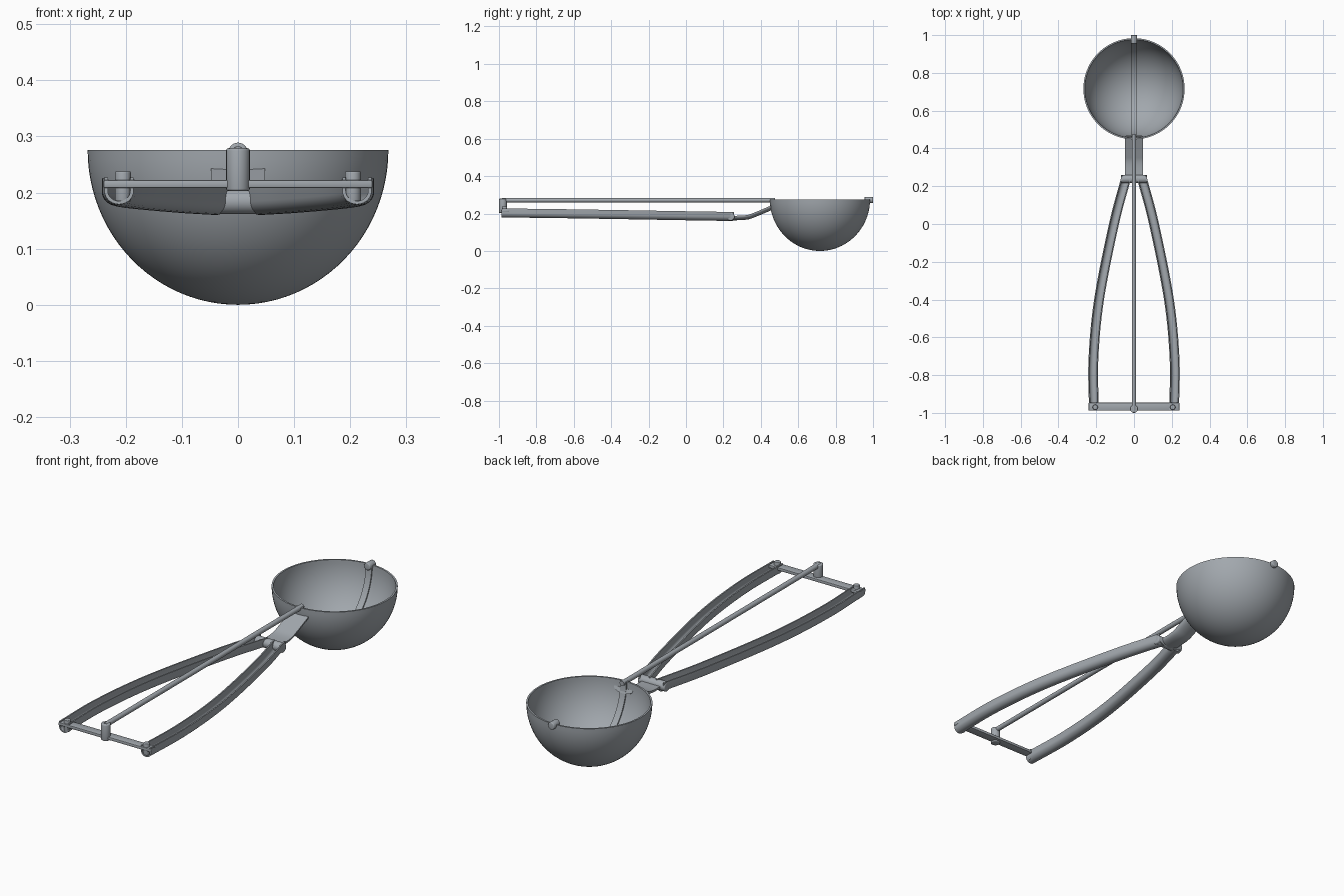
import bpy, bmesh, math
from mathutils import Vector, Matrix

if "Cube" in bpy.data.objects:
    bpy.data.objects.remove(bpy.data.objects["Cube"])

steel = bpy.data.materials.new("brushed steel")
steel.diffuse_color = (0.36, 0.39, 0.42, 1)
steel.use_nodes = True
steel.node_tree.nodes["Principled BSDF"].inputs["Base Color"].default_value = steel.diffuse_color


def finish(name, bm, angle=35):
    bmesh.ops.recalc_face_normals(bm, faces=bm.faces)
    me = bpy.data.meshes.new(name)
    bm.to_mesh(me)
    bm.free()
    me.materials.append(steel)
    ob = bpy.data.objects.new(name, me)
    bpy.context.collection.objects.link(ob)
    bpy.ops.object.select_all(action='DESELECT')
    ob.select_set(True)
    bpy.context.view_layer.objects.active = ob
    bpy.ops.object.shade_smooth_by_angle(angle=math.radians(angle))
    return ob


def smooth_path(pts, steps=8):
    """Catmull-Rom curve through the points."""
    p = [Vector(q) for q in pts]
    p = [2 * p[0] - p[1]] + p + [2 * p[-1] - p[-2]]
    out = []
    for i in range(1, len(p) - 2):
        a, b, c, d = p[i - 1:i + 3]
        for k in range(steps):
            t = k / steps
            out.append(0.5 * (2 * b + (c - a) * t + (2 * a - 5 * b + 4 * c - d) * t * t
                              + (3 * b - a - 3 * c + d) * t ** 3))
    return out + [p[-2]]


def sweep(name, path, profile, mirror=False, level=None):
    """Sweep a closed (side, up) profile along a path; level is a fixed side axis."""
    bm = bmesh.new()
    rings = []
    for i, p in enumerate(path):
        t = (path[min(i + 1, len(path) - 1)] - path[max(i - 1, 0)]).normalized()
        side = level or t.cross(Vector((0, 0, 1))).normalized()
        up = side.cross(t).normalized()
        rings.append([bm.verts.new(p + side * u + up * v) for u, v in profile])
    n = len(profile)
    for a, b in zip(rings, rings[1:]):
        for j in range(n):
            bm.faces.new((a[j], a[(j + 1) % n], b[(j + 1) % n], b[j]))
    bm.faces.new(rings[0])
    bm.faces.new(rings[-1])
    if mirror:
        dup = bmesh.ops.duplicate(bm, geom=bm.verts[:] + bm.edges[:] + bm.faces[:])
        for v in dup["geom"]:
            if isinstance(v, bmesh.types.BMVert):
                v.co.x *= -1
    return finish(name, bm)


def cylinder(name, a, b, r, bevel=0.0):
    a, b = Vector(a), Vector(b)
    rot = (b - a).to_track_quat('Z', 'Y').to_matrix().to_4x4()
    bm = bmesh.new()
    bmesh.ops.create_cone(bm, cap_ends=True, segments=28, radius1=r, radius2=r,
                          depth=(b - a).length, matrix=Matrix.Translation((a + b) / 2) @ rot)
    if bevel:
        rims = [e for e in bm.edges if any(len(f.verts) > 4 for f in e.link_faces)]
        bmesh.ops.bevel(bm, geom=rims, offset=bevel, segments=3, profile=0.5, affect='EDGES')
    return finish(name, bm)


def box(name, centre, size, bevel=0.003):
    bm = bmesh.new()
    bmesh.ops.create_cube(bm, size=1, matrix=Matrix.Translation(centre) @ Matrix.Diagonal((*size, 1)))
    bmesh.ops.bevel(bm, geom=bm.edges[:], offset=bevel, segments=2, profile=0.5, affect='EDGES')
    return finish(name, bm)


# Bowl: lathed hollow hemisphere
CY, R, TOP, WALL = 0.716, 0.268, 0.276, 0.008
bm = bmesh.new()
arc = [math.pi / 2 * i / 24 for i in range(25)]
prof = [(R * math.sin(t), TOP * (1 - math.cos(t))) for t in arc]
prof += [((R - WALL) * math.sin(t), TOP - (TOP - WALL) * math.cos(t)) for t in reversed(arc)]
vs = [bm.verts.new((x, CY, z)) for x, z in prof]
es = [bm.edges.new(e) for e in zip(vs, vs[1:])]
bmesh.ops.spin(bm, geom=vs + es, cent=(0, CY, 0), axis=(0, 0, 1), angle=2 * math.pi,
               steps=72, use_duplicate=False)
bmesh.ops.remove_doubles(bm, verts=bm.verts[:], dist=1e-5)
finish("bowl", bm)

# Scraper: thin curved strip hugging the inside of the bowl
ri = R - WALL - 0.005
blade = [Vector((0, CY - ri * math.cos(t), TOP - ri * math.sin(t)))
         for t in [math.pi * i / 40 for i in range(41)]]
sweep("scraper_blade", blade, [(-0.015, -0.003), (0.015, -0.003), (0.015, 0.003), (-0.015, 0.003)],
      level=Vector((1, 0, 0)))
cylinder("scraper_pivot", (0, 0.955, 0.272), (0, 1.0, 0.272), 0.017, 0.004)

# Drive rod and its rear post
cylinder("drive_rod", (0, -0.985, 0.271), (0, 0.475, 0.271), 0.0115)
cylinder("rod_post", (0, -0.979, 0.203), (0, -0.979, 0.279), 0.021, 0.004)

# Handles: open-topped U channels
W, H, T = 0.026, 0.048, 0.006
half = [math.pi * i / 14 for i in range(15)]
chan = [(-W, H)] + [(-W * math.cos(a), 0.024 - 0.024 * math.sin(a)) for a in half] + [(W, H)]
chan += [(W - T, H)] + [((W - T) * math.cos(a), 0.024 - 0.018 * math.sin(a)) for a in half] + [(T - W, H)]
sweep("handles", smooth_path([(0.212, -0.985, 0.179), (0.215, -0.72, 0.176), (0.185, -0.4, 0.171),
                              (0.106, 0.0, 0.164), (0.040, 0.25, 0.160)]), chan, mirror=True)

# Rear crossbar and its pegs
box("rear_crossbar", (0, -0.967, 0.215), (0.48, 0.042, 0.014))
for s, side in ((-1, "left"), (1, "right")):
    cylinder(side + "_peg", (s * 0.205, -0.970, 0.184), (s * 0.205, -0.970, 0.238), 0.014, 0.003)

# Hinge where the handles meet
cylinder("hinge_barrel", (-0.07, 0.238, 0.184), (0.07, 0.238, 0.184), 0.022, 0.005)

# Neck: shallow rounded strip rising to the bowl
neck = [(-0.048, 0.0)] + [(-0.048 * math.cos(a), -0.004 - 0.02 * math.sin(a)) for a in half] + [(0.048, 0.0)]
sweep("neck", smooth_path([(0, 0.235, 0.187), (0, 0.32, 0.191), (0, 0.37, 0.207), (0, 0.462, 0.246)], 6),
      neck, level=Vector((1, 0, 0)))
